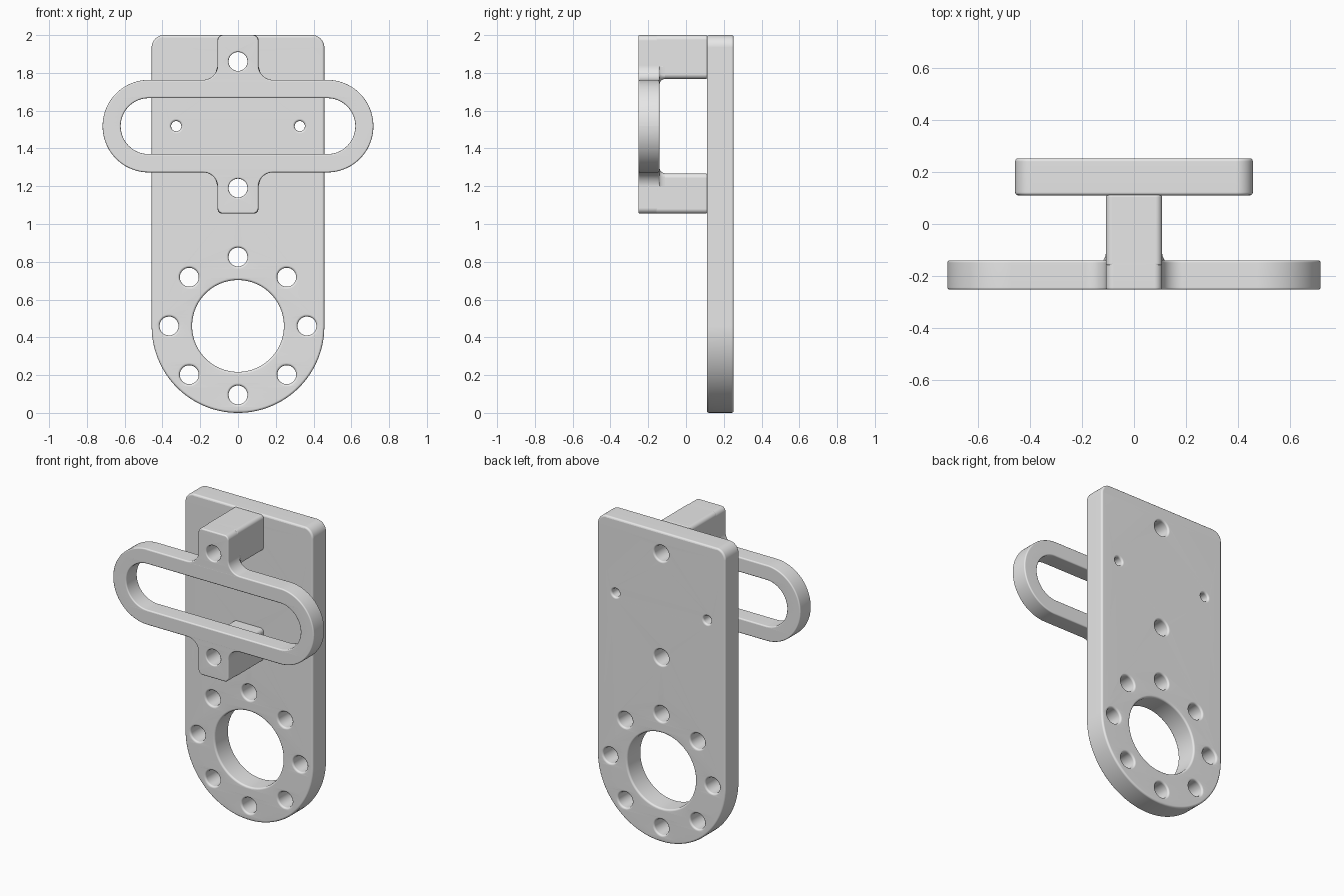
import bpy
import bmesh
from math import sin, cos, pi, tan, radians
from mathutils import Matrix, Vector

cube = bpy.data.objects.get("Cube")
if cube:
    bpy.data.objects.remove(cube, do_unlink=True)

grey = bpy.data.materials.new("machined grey")
grey.use_nodes = True
grey.diffuse_color = (0.8, 0.8, 0.8, 1)
grey.node_tree.nodes["Principled BSDF"].inputs["Base Color"].default_value = (0.8, 0.8, 0.8, 1)

FRONT, CLAMP_BACK, PLATE_FRONT, BACK = -0.2525, -0.14, 0.11, 0.2525
SLOT_Z = 1.518


def rounded(corners, steps=10):
    """Closed outline from (x, z, radius) corners, each replaced by an arc."""
    pts = []
    for i, (x, z, r) in enumerate(corners):
        p = Vector((x, z))
        a = (Vector(corners[i - 1][:2]) - p).normalized()
        b = (Vector(corners[(i + 1) % len(corners)][:2]) - p).normalized()
        half = a.angle(b) / 2
        centre = p + (a + b).normalized() * (r / sin(half))
        start, end = p + a * (r / tan(half)) - centre, p + b * (r / tan(half)) - centre
        sweep = pi - 2 * half
        for k in range(steps + 1):
            t = k / steps
            arc = (start * sin((1 - t) * sweep) + end * sin(t * sweep)) / sin(sweep)
            pts.append(centre + arc)
    return pts


def box(x, z0, z1, r0, r1, steps=10):
    return rounded([(-x, z0, r0), (x, z0, r0), (x, z1, r1), (-x, z1, r1)], steps)


def circle(x, z, r, n=40):
    return [Vector((x + r * cos(2 * pi * i / n), z + r * sin(2 * pi * i / n))) for i in range(n)]


def finish(name, mesh):
    obj = bpy.data.objects.new(name, mesh)
    bpy.context.collection.objects.link(obj)
    mesh.materials.clear()
    mesh.materials.append(grey)
    bpy.ops.object.select_all(action="DESELECT")
    obj.select_set(True)
    bpy.context.view_layer.objects.active = obj
    bpy.ops.object.shade_smooth_by_angle(angle=radians(35))
    obj.modifiers.new("flat faces", "WEIGHTED_NORMAL").keep_sharp = True
    return obj


def panel(name, outlines, y0, y1, bevel):
    """Extrude an outline with holes from y0 to y1, with rounded rims."""
    curve = bpy.data.curves.new(name, "CURVE")
    curve.dimensions = "2D"
    curve.fill_mode = "BOTH"
    curve.extrude = (y1 - y0) / 2 - bevel
    curve.bevel_depth = bevel
    curve.bevel_resolution = 2
    curve.offset = -bevel
    for pts in outlines:
        pts = [p for i, p in enumerate(pts) if (p - pts[i - 1]).length > 1e-4]
        spline = curve.splines.new("POLY")
        spline.points.add(len(pts) - 1)
        for point, p in zip(spline.points, pts):
            point.co = (p.x, p.y, 0, 1)
        spline.use_cyclic_u = True
    helper = bpy.data.objects.new(name + "_curve", curve)
    bpy.context.collection.objects.link(helper)
    graph = bpy.context.evaluated_depsgraph_get()
    mesh = bpy.data.meshes.new_from_object(helper.evaluated_get(graph))
    bpy.data.objects.remove(helper, do_unlink=True)
    bm = bmesh.new()
    bm.from_mesh(mesh)
    bmesh.ops.remove_doubles(bm, verts=bm.verts, dist=1e-5)
    bmesh.ops.transform(bm, verts=bm.verts, matrix=Matrix.Translation((0, (y0 + y1) / 2, 0))
                        @ Matrix.Rotation(pi / 2, 4, "X"))
    bmesh.ops.recalc_face_normals(bm, faces=bm.faces)
    bm.to_mesh(mesh)
    bm.free()
    return finish(name, mesh)


def cove(name, edge, side, radius=0.03, steps=5):
    """Concave blend between the clamp's back and a boss."""
    bm = bmesh.new()
    rings = []
    for k in range(steps + 1):
        a = pi / 2 * k / steps
        o, y = radius * (1 - sin(a)), CLAMP_BACK + radius * (1 - cos(a))
        w = 0.108
        outline = rounded([(-w - o, -o, 0.02 + o), (w + o, -o, 0.02 + o),
                           (w, 0.07, 0.004), (-w, 0.07, 0.004)], 6)
        rings.append([bm.verts.new((p.x, y, edge + side * p.y)) for p in outline])
    for low, high in zip(rings, rings[1:]):
        for i in range(len(low)):
            bm.faces.new((low[i - 1], low[i], high[i], high[i - 1]))
    bmesh.ops.recalc_face_normals(bm, faces=bm.faces)
    mesh = bpy.data.meshes.new(name)
    bm.to_mesh(mesh)
    bm.free()
    return finish(name, mesh)


# Back plate with round lower end, bore, bolt circle and mounting holes
bore_z = 0.46
boss_holes = [circle(0, z, 0.05) for z in (1.86, 1.19)]
holes = [circle(0, bore_z, 0.243, 80)]
holes += [circle(0.365 * cos(i * pi / 4), bore_z + 0.365 * sin(i * pi / 4), 0.05) for i in range(8)]
holes += [circle(s * 0.327, SLOT_Z, 0.027, 28) for s in (-1, 1)]
panel("back_plate", [box(0.457, 0, 2, 0.4569, 0.065, 32)] + holes + boss_holes,
      PLATE_FRONT, BACK, 0.012)

# Slotted clamp with a tab above and below
low, high = SLOT_Z - 0.245, SLOT_Z + 0.245
right = [(0.108, 1.055, 0.03), (0.108, low, 0.077), (0.717, low, 0.2449),
         (0.717, high, 0.2449), (0.108, high, 0.077), (0.108, 2, 0.03)]
left = [(-x, z, r) for x, z, r in reversed(right)]
slot = box(0.621, SLOT_Z - 0.148, SLOT_Z + 0.148, 0.1479, 0.1479, 24)
panel("slotted_clamp", [rounded(right + left, 24), slot] + boss_holes, FRONT, CLAMP_BACK, 0.008)

# Standoff bosses joining the clamp to the plate
for name, z0, z1, hole in (("upper", 1.768, 2, boss_holes[0]), ("lower", 1.055, 1.268, boss_holes[1])):
    panel(name + "_boss", [box(0.108, z0, z1, 0.025, 0.025), hole],
          CLAMP_BACK - 0.02, PLATE_FRONT + 0.002, 0.008)
cove("upper_boss_blend", 1.768, 1)
cove("lower_boss_blend", 1.268, -1)
